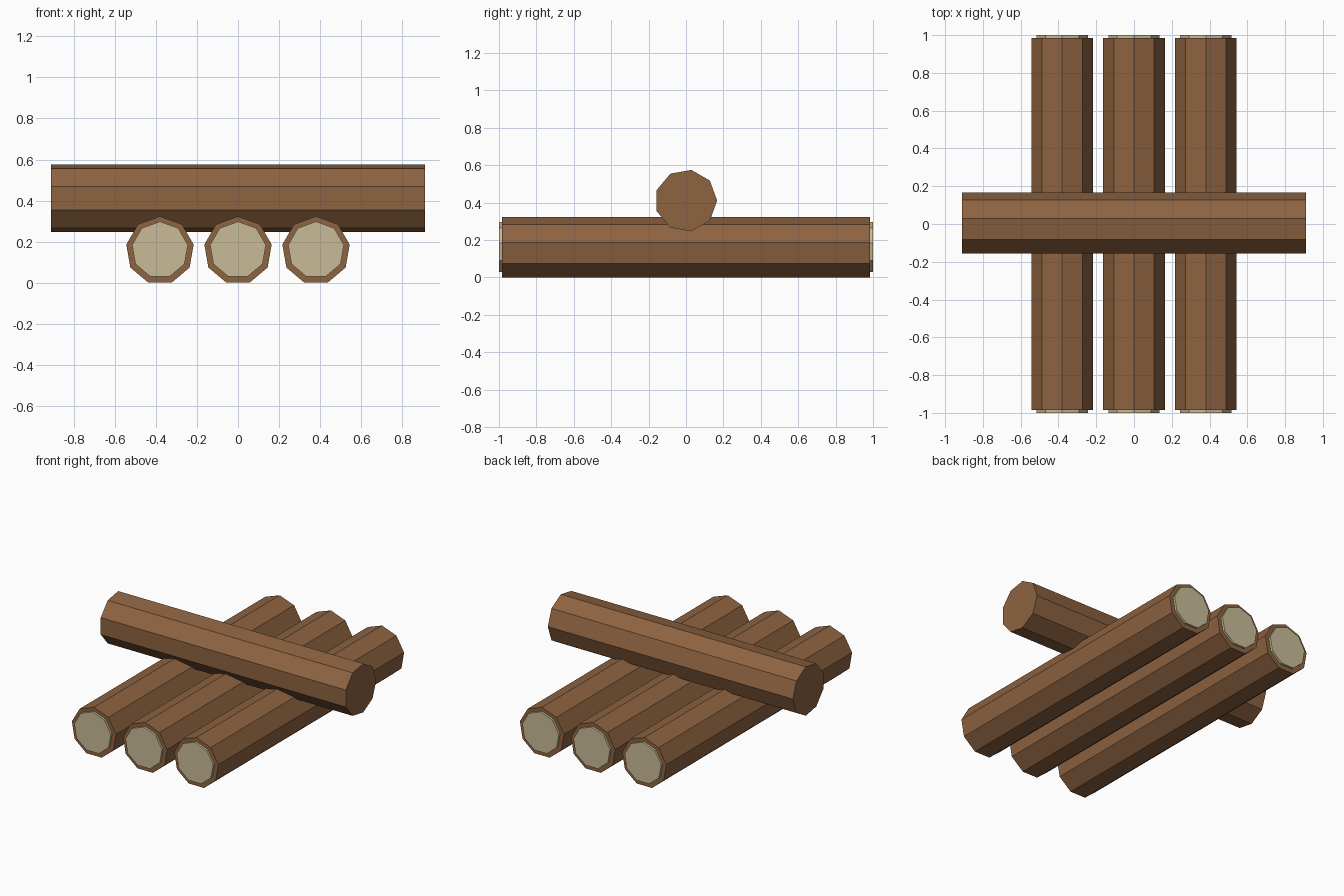
import bpy
from math import pi
from mathutils import Matrix, Vector

if "Cube" in bpy.data.objects:
    bpy.data.objects.remove(bpy.data.objects["Cube"])


def material(name, rgb):
    m = bpy.data.materials.new(name)
    m.diffuse_color = (*rgb, 1)
    m.use_nodes = True
    m.node_tree.nodes["Principled BSDF"].inputs["Base Color"].default_value = m.diffuse_color
    return m


BARK = material("bark", (0.27, 0.125, 0.052))
WOOD = material("cut_wood", (0.58, 0.50, 0.31))
R = 0.1665  # log radius


def nonagon_prism(name, radius, length, centre, axes, mat):
    """Nine-sided cylinder; axes = world directions of its local x, y, z."""
    bpy.ops.mesh.primitive_cylinder_add(vertices=9, radius=radius, depth=length)
    ob = bpy.context.object
    ob.name = name
    basis = Matrix([Vector(a) for a in axes]).transposed().to_4x4()
    # primitive's first vertex lies on local +y
    ob.data.transform(basis)
    ob.location = centre
    ob.data.materials.append(mat)
    return ob


# three lower logs running front to back, each with pale cut ends
ALONG_Y = ((1, 0, 0), (0, 0, 1), (0, -1, 0))  # first vertex points up
for label, x in (("left", -0.38), ("middle", 0), ("right", 0.38)):
    nonagon_prism(f"{label}_log", R, 1.97, (x, 0, 0.157), ALONG_Y, BARK)
    for end, s in (("front", -1), ("back", 1)):
        nonagon_prism(f"{label}_log_{end}_cut", 0.138, 0.04,
                      (x, s * 0.98, 0.16), ALONG_Y, WOOD)

# single log lying across the top
ALONG_X = ((0, 0, -1), (0, 1, 0), (1, 0, 0))  # first vertex points back
nonagon_prism("cross_log", R, 1.82, (0, 0, 0.411), ALONG_X, BARK)
